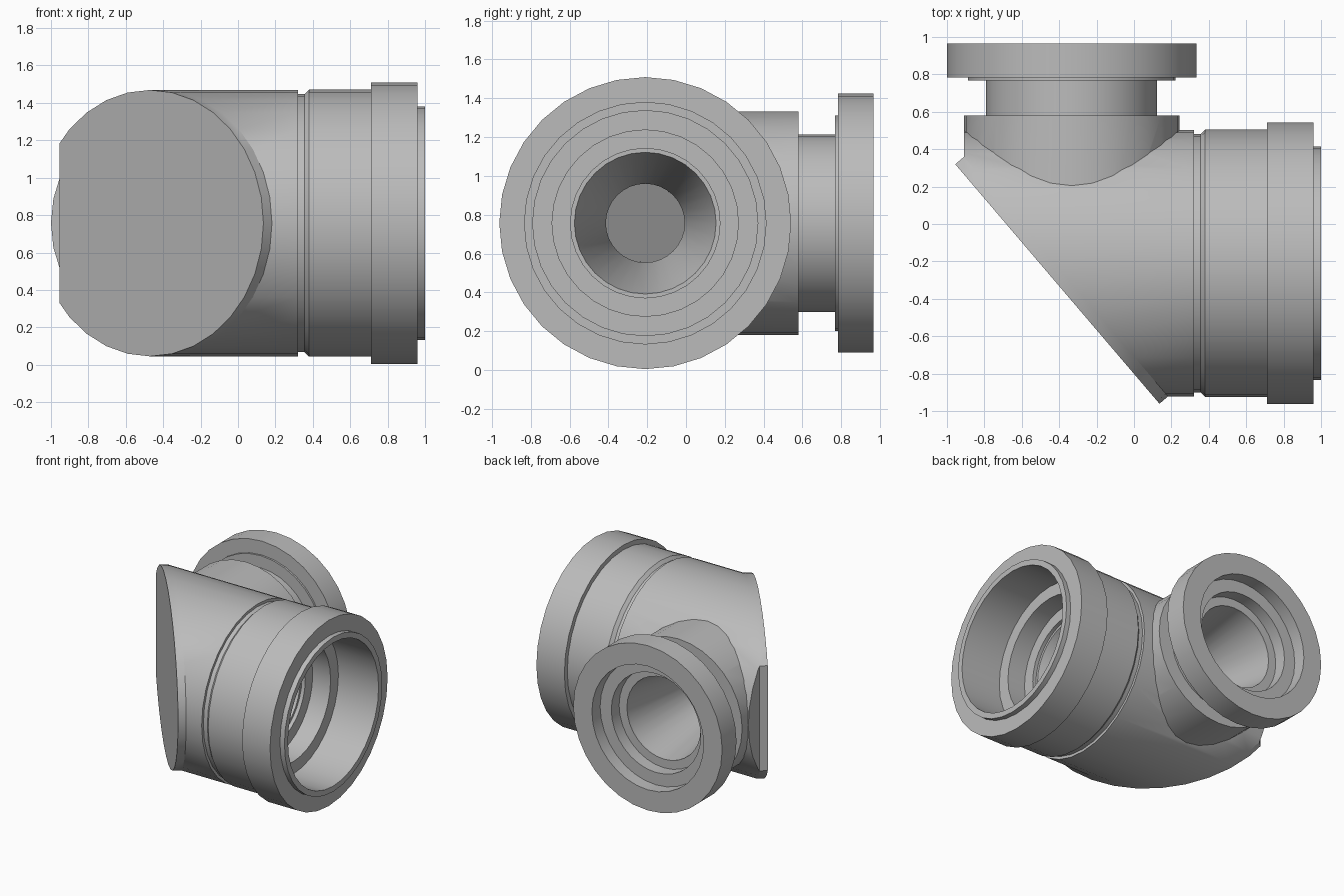
import bpy, bmesh, math
from mathutils import Vector

cube = bpy.data.objects.get("Cube")
if cube:
    bpy.data.objects.remove(cube, do_unlink=True)

SIDES = 32
AXIS_X, AXIS_Y, AXIS_Z = -0.333, -0.21, 0.757
MITRE_POINT = Vector((0.18, -0.92, 0.0))
MITRE_NORMAL = Vector((-1.29, -1.10, 0.0)).normalized()

metal = bpy.data.materials.new("grey metal")
metal.use_nodes = True
metal.diffuse_color = (0.5, 0.5, 0.5, 1)
metal.node_tree.nodes["Principled BSDF"].inputs["Base Color"].default_value = (0.5, 0.5, 0.5, 1)


def turned(name, profile, along, inset=0.0, plate=0.0):
    """Closed solid turned about the barrel ('x') or branch ('y') axis and mitred."""
    def place(t, r, a):
        u, z = r * math.sin(a), AXIS_Z + r * math.cos(a)
        return (t, AXIS_Y + u, z) if along == "x" else (AXIS_X + u, t, z)

    bm = bmesh.new()
    angles = [2 * math.pi * i / SIDES for i in range(SIDES)]
    rings = [[bm.verts.new(place(t, r, a)) for a in angles] for t, r in profile]
    for low, high in zip(rings, rings[1:]):
        for i in range(SIDES):
            j = (i + 1) % SIDES
            bm.faces.new((low[i], low[j], high[j], high[i]))
    bm.faces.new(rings[0])
    bm.faces.new(rings[-1])
    # Slice off everything beyond the mitre and close the cut
    cut = bmesh.ops.bisect_plane(
        bm, geom=bm.verts[:] + bm.edges[:] + bm.faces[:],
        plane_co=MITRE_POINT - MITRE_NORMAL * inset, plane_no=MITRE_NORMAL,
        clear_outer=True)
    edges = [e for e in cut["geom_cut"] if isinstance(e, bmesh.types.BMEdge)]
    caps = bmesh.ops.contextual_create(bm, geom=edges)["faces"] if edges else []
    # Push the mitre face out into the cover plate
    if plate and caps:
        grown = bmesh.ops.extrude_face_region(bm, geom=caps)["geom"]
        bmesh.ops.delete(bm, geom=caps, context="FACES_ONLY")
        verts = [v for v in grown if isinstance(v, bmesh.types.BMVert)]
        bmesh.ops.translate(bm, verts=verts, vec=MITRE_NORMAL * plate)
    bmesh.ops.recalc_face_normals(bm, faces=bm.faces[:])
    mesh = bpy.data.meshes.new(name)
    bm.to_mesh(mesh)
    bm.free()
    mesh.materials.append(metal)
    obj = bpy.data.objects.new(name, mesh)
    bpy.context.collection.objects.link(obj)
    return obj


# Main barrel with groove, flange, end lip and mitred cover plate
housing = turned("elbow_housing", [
    (-0.91, 0.712), (0.32, 0.712), (0.32, 0.69), (0.355, 0.69), (0.38, 0.714),
    (0.71, 0.714), (0.71, 0.752), (0.96, 0.752), (0.96, 0.625), (1.0, 0.625)],
    "x", plate=0.06)

# Side branch with collar, neck and flange
branch = turned("branch", [
    (0.1, 0.576), (0.58, 0.576), (0.58, 0.457), (0.767, 0.457), (0.767, 0.555),
    (0.782, 0.555), (0.782, 0.667), (0.965, 0.667)], "y", inset=0.01)

# Stepped and tapered bores that meet at the mitre
barrel_bore = turned("barrel_bore", [
    (-1.0, 0.203), (-0.08, 0.203), (0.45, 0.365), (0.45, 0.385), (0.48, 0.385),
    (0.48, 0.48), (0.64, 0.48), (0.64, 0.58), (1.1, 0.58)], "x", inset=0.06)
branch_bore = turned("branch_bore", [
    (-1.0, 0.2), (0.04, 0.2), (0.74, 0.33), (0.76, 0.33), (0.76, 0.40),
    (0.86, 0.40), (0.86, 0.5), (1.1, 0.5)], "y", inset=0.06)

for tool, operation in ((branch, "UNION"), (barrel_bore, "DIFFERENCE"), (branch_bore, "DIFFERENCE")):
    mod = housing.modifiers.new(tool.name, "BOOLEAN")
    mod.operation, mod.object, mod.solver = operation, tool, "EXACT"

# Bake the booleans and drop the tools
bpy.context.view_layer.update()
baked = bpy.data.meshes.new_from_object(
    housing.evaluated_get(bpy.context.evaluated_depsgraph_get()))
housing.modifiers.clear()
housing.data = baked
for tool in (branch, barrel_bore, branch_bore):
    bpy.data.objects.remove(tool, do_unlink=True)

bpy.ops.object.select_all(action="DESELECT")
housing.select_set(True)
bpy.context.view_layer.objects.active = housing
bpy.ops.object.shade_smooth_by_angle(angle=math.radians(30))
